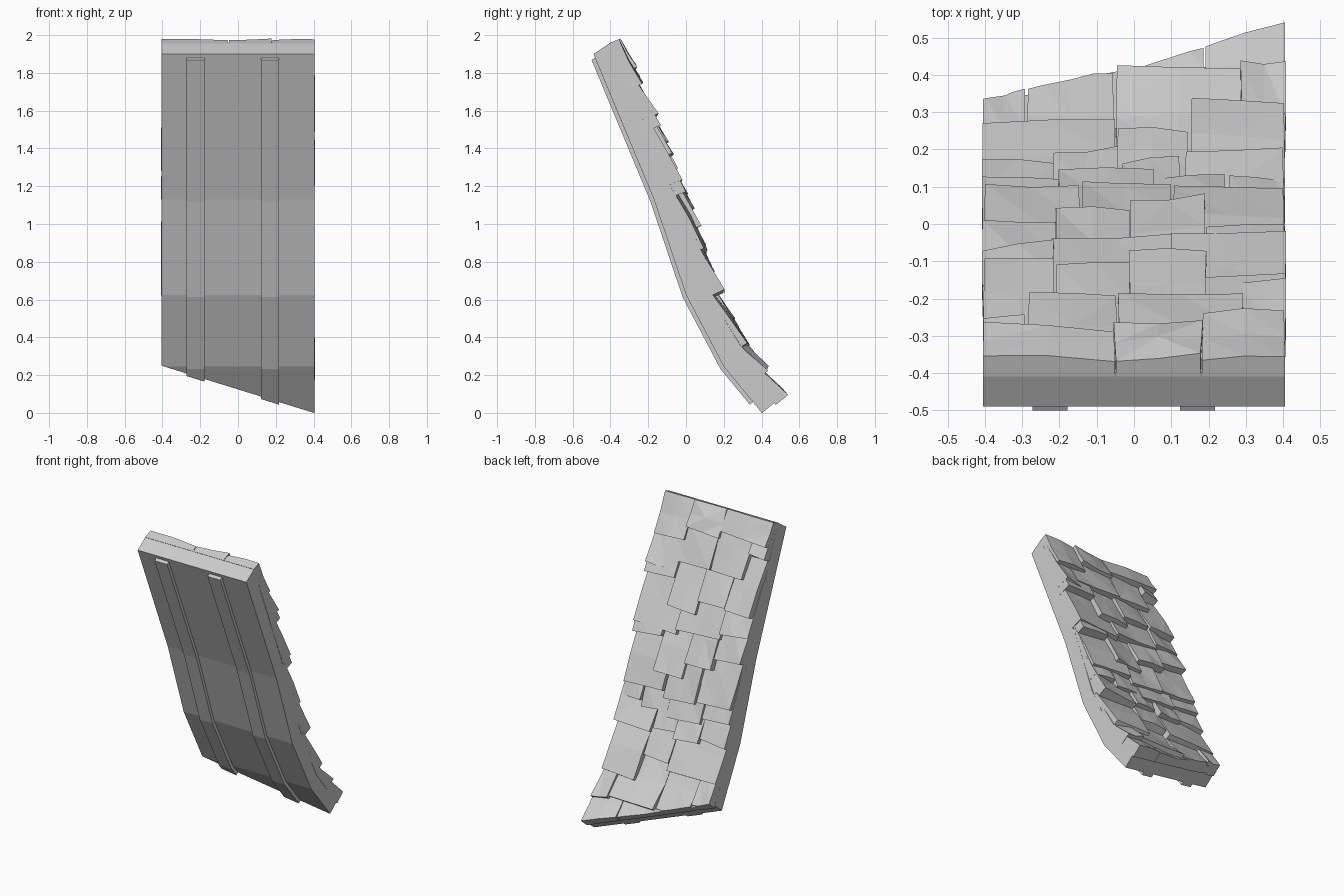
import bpy, bmesh, random
from mathutils import Vector

random.seed(4)
cube = bpy.data.objects.get("Cube")
if cube:
    bpy.data.objects.remove(cube)

grey = bpy.data.materials.new("plain_grey")
grey.use_nodes = True
GREY = (0.6, 0.6, 0.6, 1)
grey.diffuse_color = GREY
grey.node_tree.nodes["Principled BSDF"].inputs["Base Color"].default_value = GREY

# Curved section of the roof panel, as (y, z), running down the slope
UNDER = [(-0.49, 1.90), (-0.17, 1.13), (0, 0.625), (0.2, 0.245), (0.5, -0.12)]
UPPER = [(-0.40, 1.96), (-0.08, 1.17), (0.085, 0.68), (0.27, 0.31), (0.58, -0.07)]

# Slanted eave: everything below this plane is trimmed away
EAVE_POINT = Vector((0.4, 0.4, 0))
EAVE_NORMAL = Vector((0, 0.775, 0.63)).cross(Vector((0.8, 0.2, -0.25))).normalized()
if EAVE_NORMAL.z > 0:
    EAVE_NORMAL.negate()


def finish(name, bm, overhang=0.0):
    """Trim at the eave, close the cut and make the object."""
    cut = bmesh.ops.bisect_plane(
        bm, geom=bm.verts[:] + bm.edges[:] + bm.faces[:],
        plane_co=EAVE_POINT + EAVE_NORMAL * overhang,
        plane_no=EAVE_NORMAL, clear_outer=True)
    edges = [e for e in cut["geom_cut"] if isinstance(e, bmesh.types.BMEdge)]
    if edges:
        bmesh.ops.holes_fill(bm, edges=edges)
    if not bm.faces:
        bm.free()
        return
    bmesh.ops.recalc_face_normals(bm, faces=bm.faces)
    mesh = bpy.data.meshes.new(name)
    bm.to_mesh(mesh)
    bm.free()
    mesh.materials.append(grey)
    bpy.context.collection.objects.link(bpy.data.objects.new(name, mesh))


def strip(name, x0, x1, lower, upper):
    """Solid between two matching profiles, extruded across x."""
    bm = bmesh.new()
    rings = []
    for a, b in zip(lower, upper):
        rings.append([bm.verts.new((x, *p)) for x, p in
                      ((x0, a), (x1, a), (x1, b), (x0, b))])
    for r, q in zip(rings, rings[1:]):
        for i in range(4):
            j = (i + 1) % 4
            bm.faces.new((r[i], r[j], q[j], q[i]))
    bm.faces.new(rings[0])
    bm.faces.new(rings[-1])
    finish(name, bm)


# Panel and the two battens beneath it
strip("panel", -0.405, 0.405, UNDER, UPPER)
batten_in = [(-0.482, 1.88)] + UNDER[1:]
batten_out = [(y - 0.018, z - 0.012) for y, z in batten_in]
for name, x in (("right_batten", -0.225), ("left_batten", 0.17)):
    strip(name, x - 0.047, x + 0.047, batten_out, batten_in)

# Slope coordinates: distance down the slope and height above the panel
pts = [Vector((0, *p)) for p in UPPER]
dirs = [(b - a).normalized() for a, b in zip(pts, pts[1:])]
seg_normals = [Vector((0, -d.z, d.y)) for d in dirs]
normals = [(a + b).normalized() for a, b in
           zip(seg_normals[:1] + seg_normals, seg_normals + seg_normals[-1:])]


def on_slope(x, s, h):
    for i, d in enumerate(dirs):
        length = (pts[i + 1] - pts[i]).length
        if s <= length or i == len(dirs) - 1:
            t = s / length
            n = normals[i].lerp(normals[i + 1], min(max(t, 0), 1))
            p = pts[i] + d * s + n * h
            return Vector((x, p.y, p.z))
        s -= length


def slope_at(y, h=0.08):
    """Distance down the slope where a tile of height h reaches this y."""
    s = 0
    while on_slope(0, s, h).y < y and s < 2.3:
        s += 0.01
    return s


def tile(name, x0, x1, s0, s1, h0, h1):
    bm = bmesh.new()
    bmesh.ops.create_cube(bm, size=1)
    bmesh.ops.subdivide_edges(bm, edges=bm.edges[:], cuts=1, use_grid_fill=True)
    skew = random.uniform(-0.02, 0.02)
    taper = random.uniform(-0.015, 0.015)
    tilt = random.uniform(-0.02, 0.02)
    for v in bm.verts:
        u, t, w = v.co.x, v.co.y + 0.5, v.co.z + 0.5
        x = x0 + (x1 - x0) * (u + 0.5) + taper * u * t
        s = s0 + (s1 - s0) * t + skew * u * t
        top = h0 + (h1 - h0) * t + tilt * u + random.uniform(-0.008, 0.008)
        x = min(max(x, -0.407), 0.407)
        v.co = on_slope(x, max(s, 0), -0.01 + (top + 0.01) * w)
    bmesh.ops.triangulate(bm, faces=bm.faces[:])
    finish(name, bm, 0.012)


# Tile rows from ridge to eave: joints across x, then the y of each lower edge
ROWS = [
    ((-0.05, 0.18), (-0.27, -0.26, -0.23)),
    ((-0.29, -0.04, 0.29), (-0.24, -0.18, -0.18, -0.16)),
    ((-0.21, -0.01, 0.19), (-0.10, -0.105, -0.075, -0.14)),
    ((-0.22, 0.1), (-0.05, -0.03, -0.02)),
    ((-0.21, -0.01, 0.19), (0.01, 0.035, 0.065, 0.0)),
    ((-0.14, 0.1), (0.10, 0.11, 0.10)),
    ((-0.2, 0.05, 0.25), (0.13, 0.145, 0.14, 0.13)),
    ((-0.22, -0.04, 0.13), (0.18, 0.19, 0.18, 0.19)),
    ((-0.05, 0.15), (0.28, 0.26, 0.33)),
    ((-0.29, -0.05, 0.29), (0.36, 0.41, 0.42, 0.43)),
    ((-0.15, 0.19), (0.6, 0.6, 0.6)),
]
for r, (joints, ends) in enumerate(ROWS):
    xs = (-0.407, *joints, 0.407)
    for c, end in enumerate(ends):
        s1 = slope_at(end)
        first = r == 0
        s0 = 0 if first else max(s1 - 0.36, 0)
        if r == len(ROWS) - 1:
            s0 = slope_at(0.3)
        h0 = 0.045 if first else 0.025
        h1 = random.uniform(0.068, 0.088)
        tile(f"tile_{r + 1}_{c + 1}", xs[c] + 0.002, xs[c + 1] - 0.002,
             s0, s1, h0, h1)
